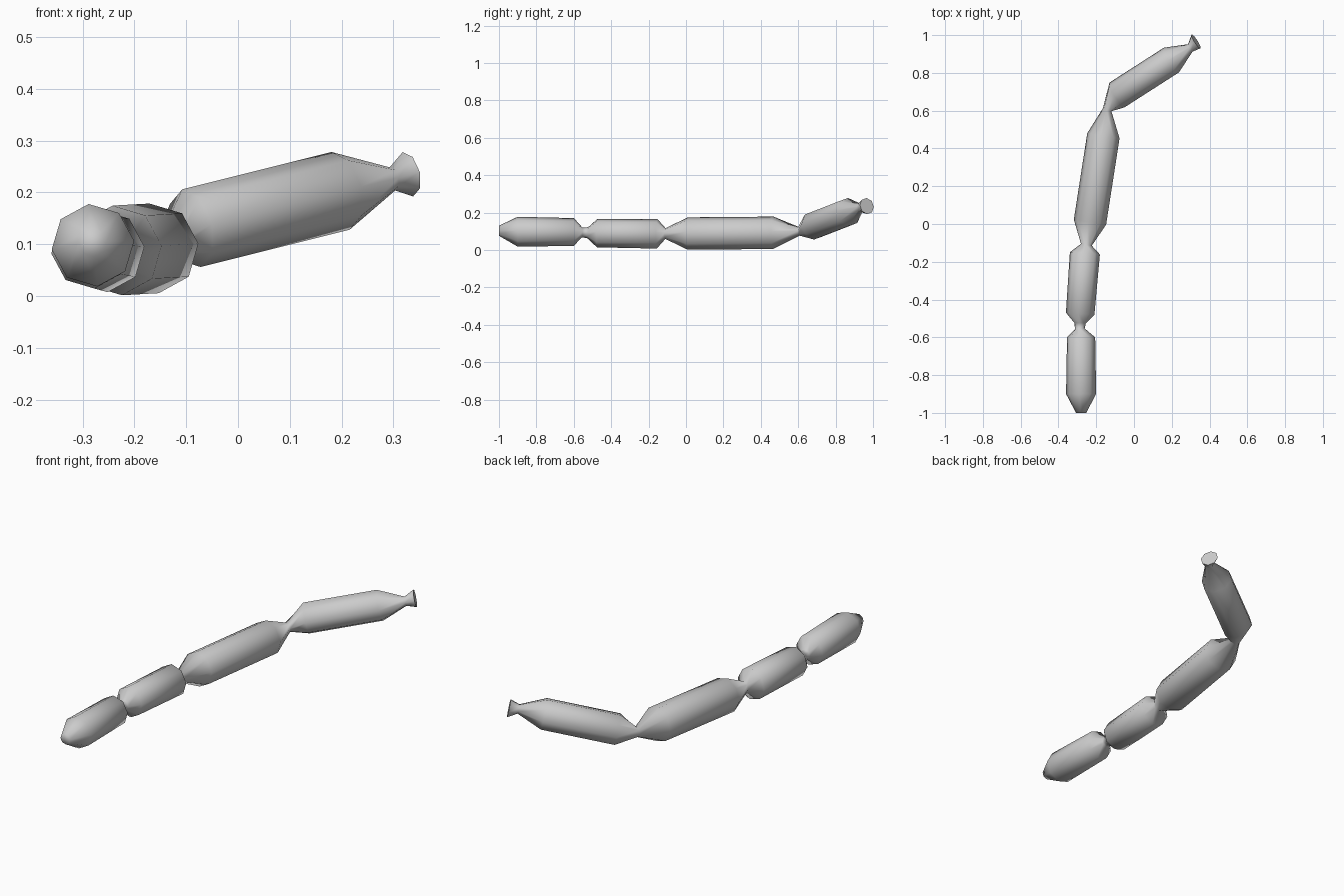
import bpy, bmesh, math
from mathutils import Vector

cube = bpy.data.objects.get("Cube")
if cube:
    bpy.data.objects.remove(cube, do_unlink=True)

SIDES = 8
PHASE = math.radians(6)

skin = bpy.data.materials.new("light_grey_skin")
skin.use_nodes = True
colour = (0.6, 0.6, 0.6, 1)
skin.diffuse_color = colour
skin.node_tree.nodes["Principled BSDF"].inputs["Base Color"].default_value = colour

# Cross-sections along the chain: centre, radius
rings = [
    # first link, with its blunt tip
    ((-0.28, -1.0, 0.103), 0.027),
    ((-0.28, -0.90, 0.098), 0.080),
    ((-0.28, -0.60, 0.096), 0.075),
    # pinch, then second link
    ((-0.287, -0.555, 0.094), 0.026),
    ((-0.285, -0.525, 0.092), 0.030),
    ((-0.285, -0.475, 0.090), 0.076),
    ((-0.26, -0.155, 0.087), 0.080),
    # pinch, then third link
    ((-0.252, -0.11, 0.088), 0.029),
    ((-0.233, 0.01, 0.088), 0.087),
    ((-0.162, 0.467, 0.092), 0.087),
    # pinch, then raised fourth link
    ((-0.142, 0.605, 0.100), 0.024),
    ((-0.09, 0.683, 0.131), 0.077),
    ((0.198, 0.868, 0.203), 0.077),
    # knot and flared end
    ((0.298, 0.932, 0.226), 0.023),
    ((0.328, 0.967, 0.235), 0.044),
]
centres = [Vector(c) for c, r in rings]
# each wide ring faces along its own link, each pinch along both neighbours
links = {1: (1, 2), 2: (1, 2), 5: (5, 6), 6: (5, 6),
         8: (8, 9), 9: (8, 9), 11: (11, 12), 12: (11, 12),
         0: (1, 2), 13: (11, 12), 14: (11, 12)}


def ring_verts(bm, i):
    a, b = links.get(i, (i - 1, i + 1))
    axis = (centres[b] - centres[a]).normalized()
    side = axis.cross(Vector((0, 0, 1))).normalized()
    up = side.cross(axis)
    verts = []
    for k in range(SIDES):
        t = PHASE + k * math.tau / SIDES
        offset = side * math.cos(t) + up * math.sin(t)
        verts.append(bm.verts.new(centres[i] + offset * rings[i][1]))
    return verts


# One continuous skin through every link, closed at both ends
bm = bmesh.new()
loops = [ring_verts(bm, i) for i in range(len(rings))]
for low, high in zip(loops, loops[1:]):
    for k in range(SIDES):
        n = (k + 1) % SIDES
        bm.faces.new((low[k], low[n], high[n], high[k]))
bm.faces.new(loops[0])
bm.faces.new(loops[-1])
bmesh.ops.recalc_face_normals(bm, faces=bm.faces)
for face in bm.faces:
    face.smooth = True
# the flared end is cut off flat with a crisp rim
for v, w in zip(loops[-1], loops[-1][1:] + loops[-1][:1]):
    bm.edges.get((v, w)).smooth = False

mesh = bpy.data.meshes.new("sausage_chain")
bm.to_mesh(mesh)
bm.free()
mesh.materials.append(skin)
chain = bpy.data.objects.new("sausage_chain", mesh)
bpy.context.collection.objects.link(chain)
